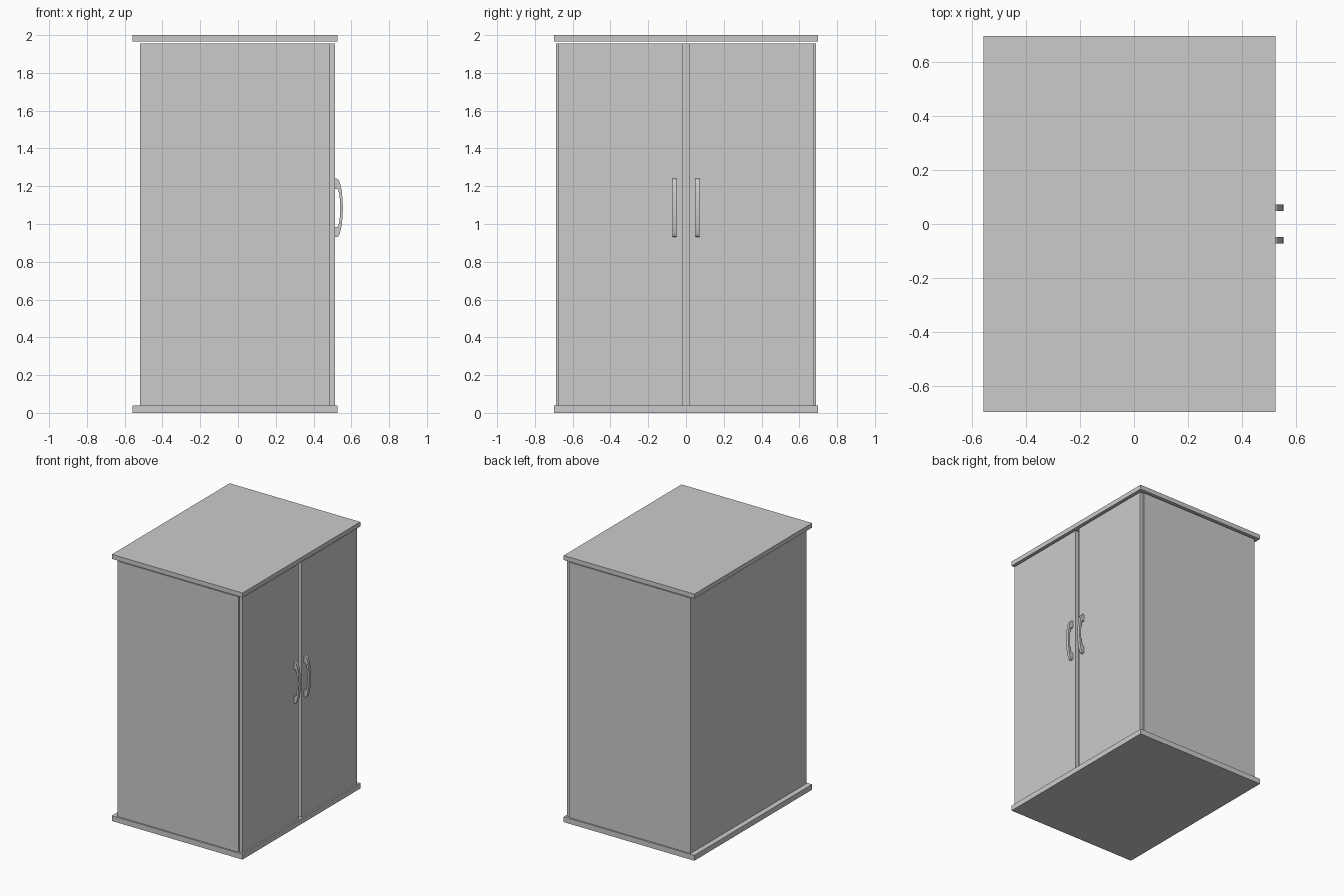
import bpy, bmesh, math

if "Cube" in bpy.data.objects:
    bpy.data.objects.remove(bpy.data.objects["Cube"])


def box(name, x, y, z):
    """Box from (min, max) ranges."""
    bm = bmesh.new()
    bmesh.ops.create_cube(bm, size=1)
    for v in bm.verts:
        for i, (lo, hi) in enumerate((x, y, z)):
            v.co[i] = hi if v.co[i] > 0 else lo
    return finish(name, bm)


def finish(name, bm):
    mesh = bpy.data.meshes.new(name)
    bmesh.ops.recalc_face_normals(bm, faces=bm.faces)
    bm.to_mesh(mesh)
    bm.free()
    obj = bpy.data.objects.new(name, mesh)
    bpy.context.collection.objects.link(obj)
    return obj


def arc(x0, x1, half, n=12):
    """Bowed edge, top to bottom, from x0 at the ends to x1 in the middle."""
    return [(x0 + (x1 - x0) * math.sin(math.pi * i / n),
             HANDLE_Z + half * math.cos(math.pi * i / n)) for i in range(n + 1)]


HANDLE_Z = 1.085
DOOR_X = 0.514


def handle(name, y0, y1):
    """Bow handle: strip between outer and inner curves, extruded along y."""
    outer = [(DOOR_X, HANDLE_Z + 0.155)] + arc(0.523, 0.555, 0.155) + [(DOOR_X, HANDLE_Z - 0.155)]
    inner = [(DOOR_X, HANDLE_Z + 0.101)] + arc(0.525, 0.541, 0.101) + [(DOOR_X, HANDLE_Z - 0.101)]
    bm = bmesh.new()
    o = [bm.verts.new((x, y0, z)) for x, z in outer]
    n = [bm.verts.new((x, y0, z)) for x, z in inner]
    faces = [bm.faces.new((o[i], o[i + 1], n[i + 1], n[i])) for i in range(len(o) - 1)]
    ext = bmesh.ops.extrude_face_region(bm, geom=faces, use_keep_orig=True)
    for v in ext["geom"]:
        if isinstance(v, bmesh.types.BMVert):
            v.co.y = y1
    return finish(name, bm)


# Base and top slabs (the top sits just clear of the carcass)
box("base_slab", (-0.558, 0.526), (-0.698, 0.698), (0, 0.04))
box("top_slab", (-0.558, 0.526), (-0.698, 0.698), (1.966, 2.0))

# Cabinet carcass
box("carcass", (-0.519, 0.487), (-0.687, 0.687), (0.04, 1.955))

# Pair of doors with a narrow gap, each with a bow handle
for side, s in (("left", -1), ("right", 1)):
    box(side + "_door", (0.487, DOOR_X), sorted((s * 0.018, s * 0.678)), (0.04, 1.955))
    handle(side + "_handle", *sorted((s * 0.049, s * 0.072)))
